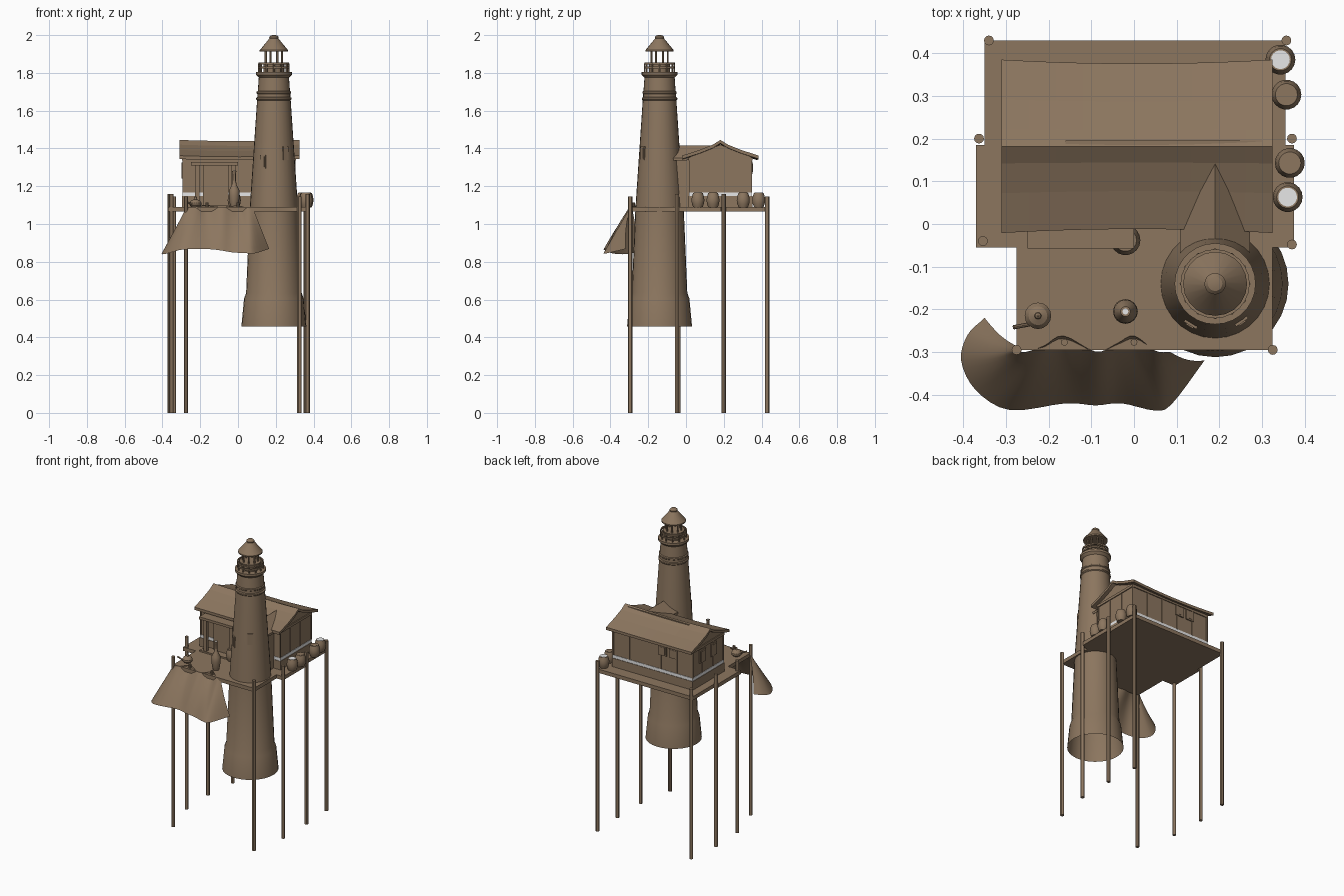
import bpy, bmesh, math
from mathutils import Vector

if "Cube" in bpy.data.objects:
    bpy.data.objects.remove(bpy.data.objects["Cube"])


def mat(name, rgb):
    m = bpy.data.materials.new(name)
    m.diffuse_color = (*rgb, 1)
    m.use_nodes = True
    m.node_tree.nodes["Principled BSDF"].inputs["Base Color"].default_value = m.diffuse_color
    return m


WOOD = mat("weathered_brown", (0.262, 0.181, 0.114))
PALE = mat("pale_grey", (0.8, 0.8, 0.8))


def make(name, verts, faces, m=WOOD, smooth=False):
    me = bpy.data.meshes.new(name)
    me.from_pydata(verts, [], faces)
    me.materials.append(m)
    ob = bpy.data.objects.new(name, me)
    bpy.context.collection.objects.link(ob)
    bm = bmesh.new()
    bm.from_mesh(me)
    bmesh.ops.recalc_face_normals(bm, faces=bm.faces)
    bm.to_mesh(me)
    bm.free()
    if smooth:
        bpy.ops.object.select_all(action='DESELECT')
        ob.select_set(True)
        bpy.context.view_layer.objects.active = ob
        bpy.ops.object.shade_smooth_by_angle(angle=math.radians(30))
    return ob


def box(name, x0, x1, y0, y1, z0, z1, m=WOOD):
    v = [(x, y, z) for z in (z0, z1) for x, y in ((x0, y0), (x1, y0), (x1, y1), (x0, y1))]
    f = [(3, 2, 1, 0), (4, 5, 6, 7)] + [(i, (i + 1) % 4, (i + 1) % 4 + 4, i + 4) for i in range(4)]
    return make(name, v, f, m)


def lathe(name, x, y, prof, n=24, caps=(True, True), m=WOOD):
    v, f = [], []
    for r, z in prof:
        v += [(x + r * math.cos(2 * math.pi * i / n), y + r * math.sin(2 * math.pi * i / n), z) for i in range(n)]
    for k in range(len(prof) - 1):
        for i in range(n):
            j = (i + 1) % n
            f.append((k * n + i, k * n + j, k * n + n + j, k * n + n + i))
    if caps[0]:
        f.append(tuple(range(n))[::-1])
    if caps[1]:
        f.append(tuple(range(len(v) - n, len(v))))
    return make(name, v, f, m, True)


def rod(name, a, b, r, n=8):
    a, b = Vector(a), Vector(b)
    ob = lathe(name, 0, 0, [(r, 0), (r, (b - a).length)], n)
    ob.location = a
    ob.rotation_euler = (b - a).to_track_quat('Z', 'Y').to_euler()
    return ob


def sweep_x(name, prof, xs, bend):
    # closed y-z profile carried along x, with a bend function
    n = len(prof)
    v = [bend(x, y, z) for x in xs for y, z in prof]
    f = [tuple(range(n)), tuple(range(len(v) - n, len(v)))]
    for k in range(len(xs) - 1):
        for i in range(n):
            j = (i + 1) % n
            f.append((k * n + i, k * n + j, k * n + n + j, k * n + n + i))
    return make(name, v, f)


# --- Stilts and platform
for i, (x, y) in enumerate([(-.34, .43), (.357, .43), (-.363, .2), (.37, .2),
                            (-.354, -.04), (.37, -.048), (-.275, -.295), (.325, -.295)]):
    lathe("stilt_%d" % i, x, y, [(.0115, 0), (.0115, 1.16 if -.1 < y < .3 else 1.145)], 12)
box("deck_back", -.35, .355, .185, .43, 1.065, 1.09)
box("deck_middle", -.37, .375, -.055, .185, 1.065, 1.09)
box("deck_front", -.275, .325, -.295, -.055, 1.065, 1.09)

# --- Lighthouse tower
TX, TY = .19, -.14
lathe("tower", TX, TY, [(.172, .458), (.158, .605), (.147, .635), (.128, 1.08), (.089, 1.655),
                        (.094, 1.66), (.094, 1.668), (.087, 1.672), (.087, 1.688), (.091, 1.692),
                        (.091, 1.70), (.085, 1.704), (.079, 1.79)], 28, (False, True))
lathe("gallery_floor", TX, TY, [(.08, 1.775), (.095, 1.79), (.095, 1.805)], 28)
lathe("lantern_drum", TX, TY, [(.055, 1.80), (.055, 1.845), (.066, 1.845), (.066, 1.855)], 24)
for z in (1.823, 1.845):
    lathe("gallery_rail", TX, TY, [(.074, z), (.081, z), (.081, z + .01), (.074, z + .01), (.074, z)],
          24, (False, False))
for i in range(12):
    a = math.pi * i / 6
    x, y = TX + .078 * math.cos(a), TY + .078 * math.sin(a)
    rod("rail_post", (x, y, 1.80), (x, y, 1.85), .005, 6)
for i in range(8):
    a = math.pi * (i + .5) / 4
    x, y = TX + .047 * math.cos(a), TY + .047 * math.sin(a)
    rod("lantern_post", (x, y, 1.85), (x, y, 1.92), .006, 6)
lathe("lantern_roof", TX, TY, [(.05, 1.912), (.075, 1.912), (.075, 1.92), (.024, 1.982), (.025, 1.99),
                               (.017, 1.998), (.008, 2.0)], 20)
# tower windows
for deg, z in ((-55, 1.375), (-121, 1.33)):
    a = math.radians(deg)
    r = .128 - (z - 1.08) * .068
    for nm, w, h, d in (("tower_window_frame", .017, .036, .003), ("tower_window_pane", .010, .028, .006)):
        ob = box(nm, -.02, d, -w, w, -h, h)
        ob.location = (TX + r * math.cos(a), TY + r * math.sin(a), z)
        ob.rotation_euler = (0, 0, a)

# --- House walls
X0, X1, Y0, Y1, RY = -.29, .30, .02, .345, .182
box("house_plinth", X0 - .006, X1 + .006, Y0 - .006, Y1 + .006, 1.09, 1.148)
box("house_pale_band", X0 - .003, X1 + .003, Y0 - .003, Y1 + .003, 1.148, 1.168, PALE)
sweep_x("house_walls", [(Y0, 1.168), (Y1, 1.168), (Y1, 1.355), (RY, 1.42), (Y0, 1.355)], [X0, X1],
        lambda x, y, z: (x, y, z))
box("eave_beam", X0 - .006, X1 + .006, Y0 - .006, Y1 + .006, 1.335, 1.352)
for i in range(6):
    x = X0 + (X1 - X0) * i / 5
    for y in (Y0, Y1):
        box("wall_batten", x - .005, x + .005, y - .004, y + .004, 1.168, 1.34)
for y in (Y0, .128, .237, Y1):
    for x in (X0, X1):
        box("wall_batten", x - .004, x + .004, y - .005, y + .005, 1.168, 1.34)
# house windows
for y in (.245, .125):
    box("side_window_frame", X0 - .008, X0, y - .03, y + .03, 1.24, 1.325)
    box("side_window_pane", X0 - .0095, X0, y - .02, y + .02, 1.25, 1.315)
for x in (-.07, -.15):
    box("rear_window_frame", x - .03, x + .03, Y1, Y1 + .008, 1.265, 1.33)
    box("rear_window_pane", x - .02, x + .02, Y1, Y1 + .0095, 1.275, 1.32)

# --- Sagging main roof
half = [(.203, 1.362), (.11, 1.392), (.04, 1.42)]
prof = [(RY - d, z) for d, z in half] + [(RY, 1.445)] + [(RY + d, z) for d, z in half[::-1]]
prof += [(y, z - .018) for y, z in prof[::-1]]


def sag(x, y, z):
    s = 1 - ((x - .007) / .317) ** 2
    return (x, RY + (y - RY) * (1 - .045 * s), z - .006 * s)


sweep_x("main_roof", prof, [-.31 + .635 * i / 10 for i in range(11)], sag)
box("ridge_cap", -.16, .3, RY, RY + .014, 1.425, 1.437)

# --- Link between tower and house with its own gable
box("link_walls", .125, .255, -.06, Y0, 1.09, 1.35)
v = [(TX, -.07, 1.415), (TX, .155, 1.415), (.108, -.07, 1.35), (.108, .0, 1.35), (.272, -.07, 1.35), (.272, .0, 1.35)]
v += [(x, y, z - .015) for x, y, z in v]
make("link_roof", v, [(0, 1, 3, 2), (0, 4, 5, 1), (6, 8, 9, 7), (6, 7, 11, 10), (0, 2, 8, 6),
                      (0, 6, 10, 4), (2, 3, 9, 8), (4, 10, 11, 5), (1, 7, 9, 3), (1, 5, 11, 7)])
make("link_gable", [(.125, -.06, 1.34), (.255, -.06, 1.34), (TX, -.06, 1.405)], [(0, 1, 2)])

# --- Porch and door
box("porch_canopy", -.25, 0, -.057, Y0, 1.31, 1.327)
box("porch_step", -.25, -.03, -.05, Y0, 1.09, 1.10)
for x in (-.215, -.022):
    box("porch_post", x - .012, x + .012, -.045, -.025, 1.09, 1.31)
box("door_frame", -.185, -.05, Y0 - .016, Y0, 1.10, 1.31)
box("door", -.175, -.06, Y0 - .02, Y0, 1.10, 1.30)

# --- Barrels
BARREL = [(.025, 0), (.032, .018), (.035, .038), (.032, .058), (.026, .076)]
for i, (x, y, pale) in enumerate([(.343, .385, 1), (.357, .303, 0), (.365, .143, 0), (.36, .063, 1), (-.02, -.038, 0)]):
    lathe("barrel_%d" % i, x, y, [(r, 1.088 + z) for r, z in BARREL], 18)
    lathe("barrel_top_%d" % i, x, y, [(.022, 1.16), (.022, 1.1655)], 18, m=PALE if pale else WOOD)

# --- Tall bottle and lidded pot
lathe("bottle", -.02, -.205, [(.018, 1.09), (.024, 1.11), (.029, 1.15), (.027, 1.18), (.014, 1.205),
                              (.008, 1.23), (.008, 1.265), (.012, 1.28)], 16)
lathe("bottle_mouth", -.02, -.205, [(.007, 1.279), (.007, 1.282)], 10, m=PALE)
lathe("pot", -.225, -.215, [(.022, 1.09), (.031, 1.10), (.031, 1.112), (.022, 1.125), (.008, 1.131),
                            (.007, 1.142), (.002, 1.146)], 16)
rod("pot_spout", (-.245, -.235, 1.105), (-.282, -.242, 1.122), .005)


# --- Draped cloth hanging off the front edge
def spline(pts, per=4):
    p = [Vector(q) for q in pts]
    p = [2 * p[0] - p[1]] + p + [2 * p[-1] - p[-2]]
    out = []
    for k in range(1, len(p) - 2):
        a, b, c, d = p[k - 1:k + 3]
        for s in range(per):
            t = s / per
            out.append(.5 * (2 * b + (c - a) * t + (2 * a - 5 * b + 4 * c - d) * t * t
                             + (3 * b - a - 3 * c + d) * t ** 3))
    return out + [p[-2]]


top = spline([(-.277, -.285, 1.083), (-.276, -.295, 1.083), (-.27, -.298, 1.084), (-.25, -.299, 1.085),
              (-.21, -.285, 1.094), (-.165, -.262, 1.098), (-.09, -.299, 1.09), (-.04, -.28, 1.094),
              (0, -.262, 1.098), (.05, -.297, 1.085), (.085, -.3, 1.07)])
low = spline([(-.35, -.22, .86), (-.39, -.26, .85), (-.405, -.32, .84), (-.37, -.39, .845),
              (-.29, -.436, .865), (-.16, -.42, .867), (-.09, -.425, .86), (-.03, -.42, .85),
              (.05, -.437, .845), (.09, -.42, .845), (.165, -.32, .868)])
R, N = 8, len(top)
verts = []
for k in range(R + 1):
    t = k / R
    verts += [a.lerp(b, t) + Vector((0, -.008 * math.sin(math.pi * t), 0)) for a, b in zip(top, low)]
make("draped_cloth", verts, [(k * N + i, k * N + i + 1, k * N + N + i + 1, k * N + N + i)
                             for k in range(R) for i in range(N - 1)], smooth=True)
for x in (-.163, 0):
    lathe("cloth_peg", x, -.277, [(.008, 1.08), (.008, 1.115)], 10)
